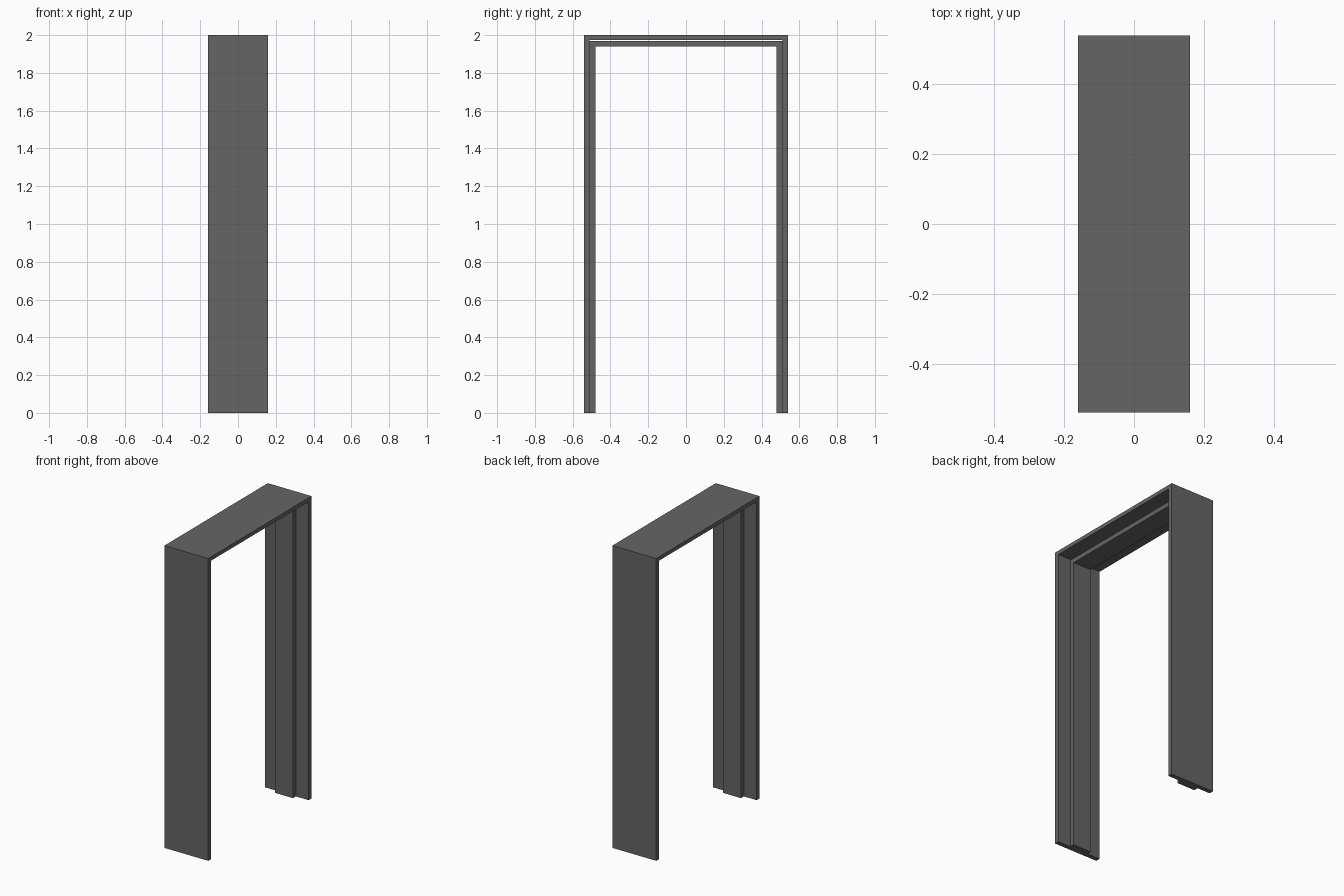
import bpy

cube = bpy.data.objects.get("Cube")
if cube:
    bpy.data.objects.remove(cube, do_unlink=True)

# Single dark grey finish
grey = bpy.data.materials.new("dark_grey")
colour = (0.13, 0.13, 0.133, 1)
grey.diffuse_color = colour
grey.use_nodes = True
grey.node_tree.nodes["Principled BSDF"].inputs["Base Color"].default_value = colour


def board(name, low, high):
    """Box between two opposite corners."""
    bpy.ops.mesh.primitive_cube_add(size=1)
    obj = bpy.context.object
    obj.name = name
    for v in obj.data.vertices:
        v.co = [h if c > 0 else l for c, l, h in zip(v.co, low, high)]
    obj.data.materials.append(grey)
    return obj


DEPTH, HALF, HEIGHT = 0.16, 0.54, 2.0   # frame half depth, half width, height
BOARD = 0.03                            # board thickness
STOP = 0.066                            # half depth of the door stop
GAP = 0.004                             # shadow gap above the head stop
inner = HALF - BOARD
stop_in = inner - BOARD
head = HEIGHT - BOARD + GAP
stop_top = HEIGHT - BOARD

# Head board and the stop strip below it
board("head_board", (-DEPTH, -HALF, head), (DEPTH, HALF, HEIGHT))
board("head_stop", (-STOP, -stop_in, stop_top - BOARD), (STOP, stop_in, stop_top))

# Side jambs with their stop strips, front and back
for side, sign in (("front", -1), ("back", 1)):
    for part, depth, a, b, top in (("jamb", DEPTH, inner, HALF, head),
                                   ("stop", STOP, stop_in, inner, stop_top)):
        y0, y1 = sorted((sign * a, sign * b))
        board(f"{side}_{part}", (-depth, y0, 0), (depth, y1, top))
